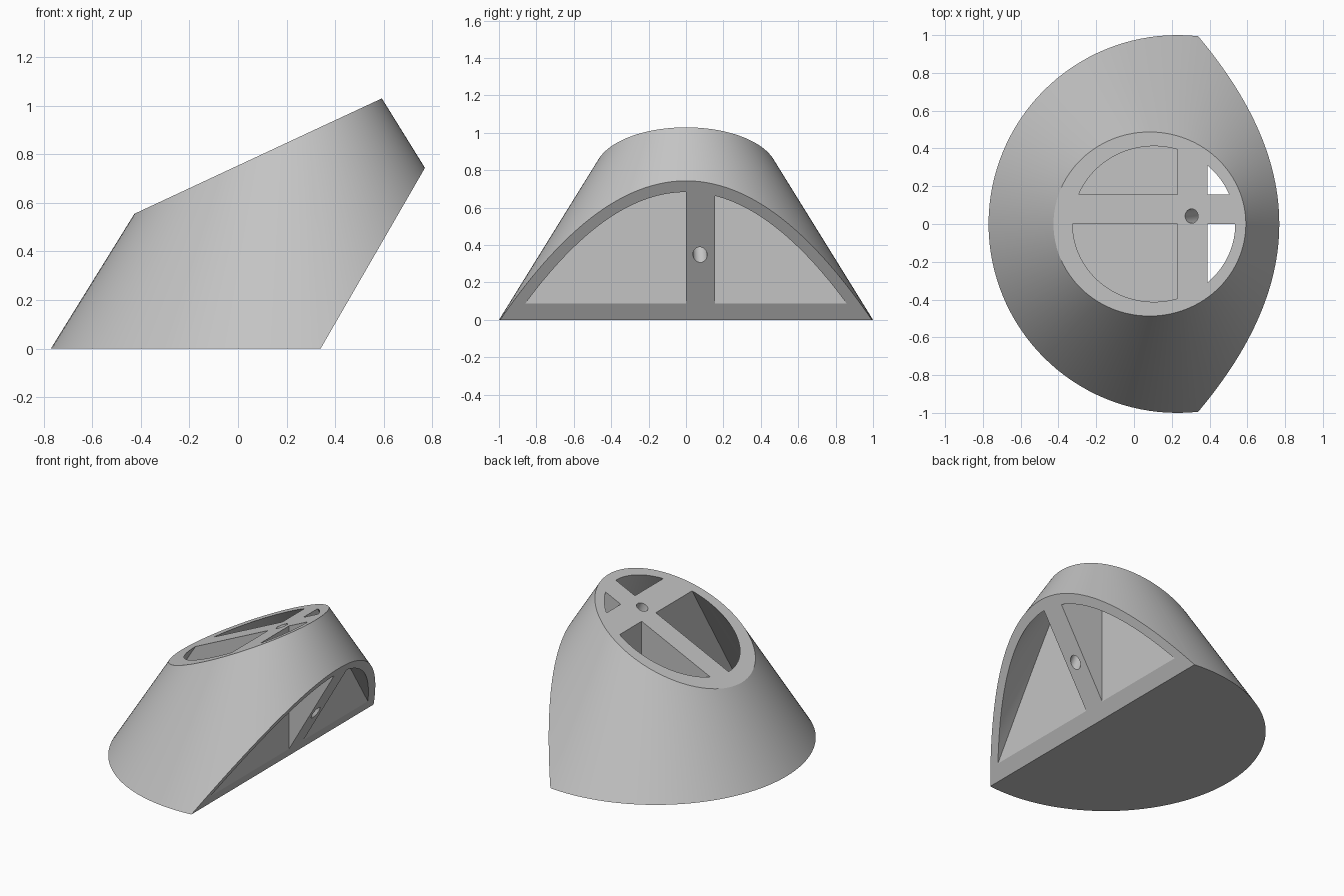
import bpy, bmesh, math
from mathutils import Vector

if "Cube" in bpy.data.objects:
    bpy.data.objects.remove(bpy.data.objects["Cube"], do_unlink=True)

AXIS_X = 0.23            # cone axis
TAPER = 0.62             # radius lost per unit of height
WALL = 0.072
FLOOR = 0.08
RIB_X = (0.23, 0.39)     # cross rib
RIB_Y = (0.0, 0.155)     # long rib

grey = bpy.data.materials.new("plain_grey")
grey.use_nodes = True
grey.diffuse_color = (0.55, 0.55, 0.55, 1)
grey.node_tree.nodes["Principled BSDF"].inputs["Base Color"].default_value = (0.55, 0.55, 0.55, 1)


def clipped_cone(name, base_radius, z0, z1, cuts):
    """Upright frustum, trimmed on the outer side of each (point, normal)."""
    bm = bmesh.new()
    bmesh.ops.create_cone(bm, cap_ends=True, segments=128, depth=z1 - z0,
                          radius1=base_radius - TAPER * z0,
                          radius2=base_radius - TAPER * z1)
    bmesh.ops.translate(bm, verts=bm.verts, vec=(AXIS_X, 0, (z0 + z1) / 2))
    for point, normal in cuts:
        geom = bm.verts[:] + bm.edges[:] + bm.faces[:]
        res = bmesh.ops.bisect_plane(bm, geom=geom, plane_co=point, plane_no=normal,
                                     clear_outer=True, dist=1e-5)
        rim = [g for g in res["geom_cut"] if isinstance(g, bmesh.types.BMEdge)]
        bmesh.ops.holes_fill(bm, edges=rim, sides=0)
    bmesh.ops.recalc_face_normals(bm, faces=bm.faces)
    return finish(name, bm)


def finish(name, bm):
    mesh = bpy.data.meshes.new(name)
    bm.to_mesh(mesh)
    bm.free()
    mesh.materials.append(grey)
    obj = bpy.data.objects.new(name, mesh)
    bpy.context.collection.objects.link(obj)
    return obj


def carve(target, cutter):
    mod = target.modifiers.new("carve", "BOOLEAN")
    mod.operation = "DIFFERENCE"
    mod.solver = "EXACT"
    mod.object = cutter
    bpy.context.view_layer.objects.active = target
    bpy.ops.object.modifier_apply(modifier=mod.name)
    bpy.data.objects.remove(cutter, do_unlink=True)


# Solid body: cone with a sloping top and an undercut side
top_tilt, side_tilt = math.radians(25), math.radians(30)
top_normal = Vector((-math.sin(top_tilt), 0, math.cos(top_tilt)))
side_normal = Vector((math.cos(side_tilt), 0, -math.sin(side_tilt)))
body = clipped_cone("tapered_body", 1.0, 0, 1.3,
                    [((-0.425, 0, 0.555), top_normal), ((0.34, 0, 0), side_normal)])

# Four pockets, leaving the crossed ribs between them
for x, nx in ((RIB_X[0], 1), (RIB_X[1], -1)):
    for y, ny in ((RIB_Y[0], 1), (RIB_Y[1], -1)):
        carve(body, clipped_cone("pocket_cutter", 1.0 - WALL, FLOOR, 1.3,
                                 [((x, 0, 0), (nx, 0, 0)), ((0, y, 0), (0, ny, 0))]))

# Narrow bore from the top through the ribs to the undercut side
start, end = Vector((0.305, 0.042, 0.895)), Vector((0.54, 0.075, 0.35))
direction = end - start
bm = bmesh.new()
bmesh.ops.create_cone(bm, cap_ends=True, segments=32, radius1=0.038, radius2=0.038,
                      depth=direction.length + 0.3)
bore = finish("bore_cutter", bm)
bore.rotation_mode = "QUATERNION"
bore.rotation_quaternion = direction.to_track_quat("Z", "Y")
bore.location = (start + end) / 2
bpy.context.view_layer.update()
carve(body, bore)

# Smooth curved walls, crisp edges
bpy.ops.object.select_all(action="DESELECT")
body.select_set(True)
bpy.context.view_layer.objects.active = body
bpy.ops.object.shade_smooth_by_angle(angle=math.radians(25))
